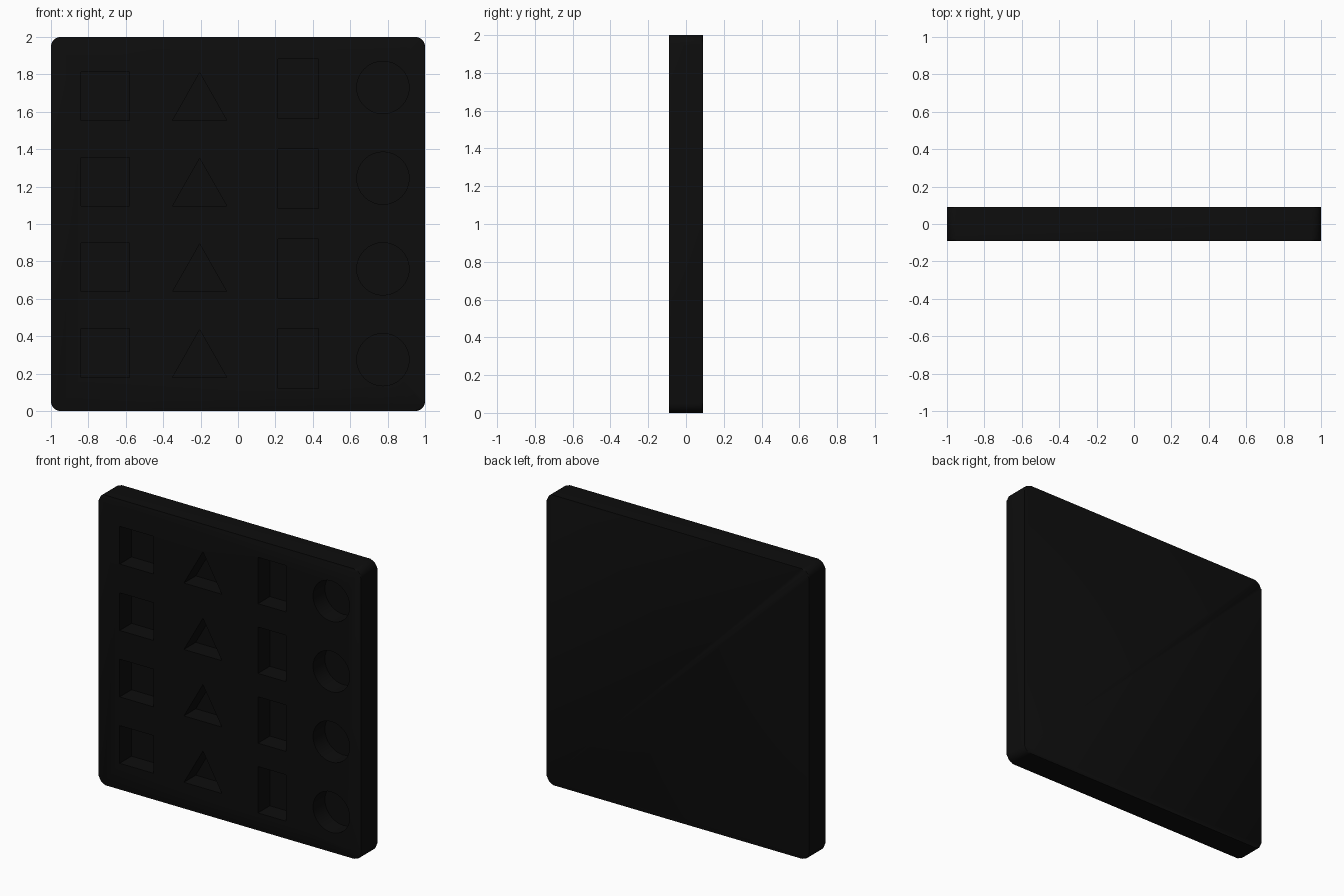
import bpy, bmesh
from math import sin, cos, pi

if "Cube" in bpy.data.objects:
    bpy.data.objects.remove(bpy.data.objects["Cube"])

T, DEPTH = 0.09, 0.13   # half thickness of the board, recess depth


def prism(bm, pts, y0, y1):
    """Extrude an (x, z) outline between two y values."""
    front = [bm.verts.new((x, y0, z)) for x, z in pts]
    back = [bm.verts.new((x, y1, z)) for x, z in pts]
    bm.faces.new(front)
    bm.faces.new(back[::-1])
    n = len(pts)
    for i in range(n):
        j = (i + 1) % n
        bm.faces.new((front[i], back[i], back[j], front[j]))


def make_object(name, bm):
    bmesh.ops.recalc_face_normals(bm, faces=bm.faces)
    mesh = bpy.data.meshes.new(name)
    bm.to_mesh(mesh)
    bm.free()
    obj = bpy.data.objects.new(name, mesh)
    bpy.context.collection.objects.link(obj)
    return obj


def rect(x0, x1, z0, z1):
    return [(x0, z0), (x1, z0), (x1, z1), (x0, z1)]


# Board: rounded-square outline with slightly softened rims
R, STEPS = 0.05, 5
outline = []
for k, (cx, cz) in enumerate([(1 - R, 2 - R), (R - 1, 2 - R), (R - 1, R), (1 - R, R)]):
    for i in range(STEPS + 1):
        a = (k + i / STEPS) * pi / 2
        outline.append((cx + R * cos(a), cz + R * sin(a)))
bm = bmesh.new()
prism(bm, outline, -T, T)
rims = [e for e in bm.edges if abs(e.verts[0].co.y - e.verts[1].co.y) < 1e-6]
bmesh.ops.bevel(bm, geom=rims, offset=0.01, segments=2, profile=0.5, affect='EDGES')
board = make_object("shape_board", bm)

# Recess cutters: four rows of square, triangle, rectangle and circle
bm = bmesh.new()
y0, y1 = -T - 0.1, -T + DEPTH
for row in range(4):
    zb = 0.18 + 0.458 * row
    prism(bm, rect(-0.84, -0.58, zb, zb + 0.26), y0, y1)
    prism(bm, [(-0.35, zb), (-0.06, zb), (-0.205, zb + 0.255)], y0, y1)
    zr = 0.12 + 0.481 * row
    prism(bm, rect(0.215, 0.43, zr, zr + 0.32), y0, y1)
    zc = 0.275 + 0.485 * row
    prism(bm, [(0.775 + 0.14 * cos(i * pi / 16), zc + 0.14 * sin(i * pi / 16))
               for i in range(32)], y0, y1)
cutter = make_object("recess_cutter", bm)
cutter.hide_render = True

# Carve the recesses and discard the cutter
mod = board.modifiers.new("recesses", 'BOOLEAN')
mod.object = cutter
mod.operation = 'DIFFERENCE'
mod.solver = 'EXACT'
bpy.context.view_layer.objects.active = board
board.select_set(True)
bpy.ops.object.modifier_apply(modifier=mod.name)
bpy.data.objects.remove(cutter)
bpy.ops.object.shade_smooth_by_angle(angle=0.6)

# Black finish
mat = bpy.data.materials.new("black")
mat.diffuse_color = (0.004, 0.004, 0.004, 1)
mat.use_nodes = True
mat.node_tree.nodes["Principled BSDF"].inputs["Base Color"].default_value = mat.diffuse_color
board.data.materials.append(mat)
